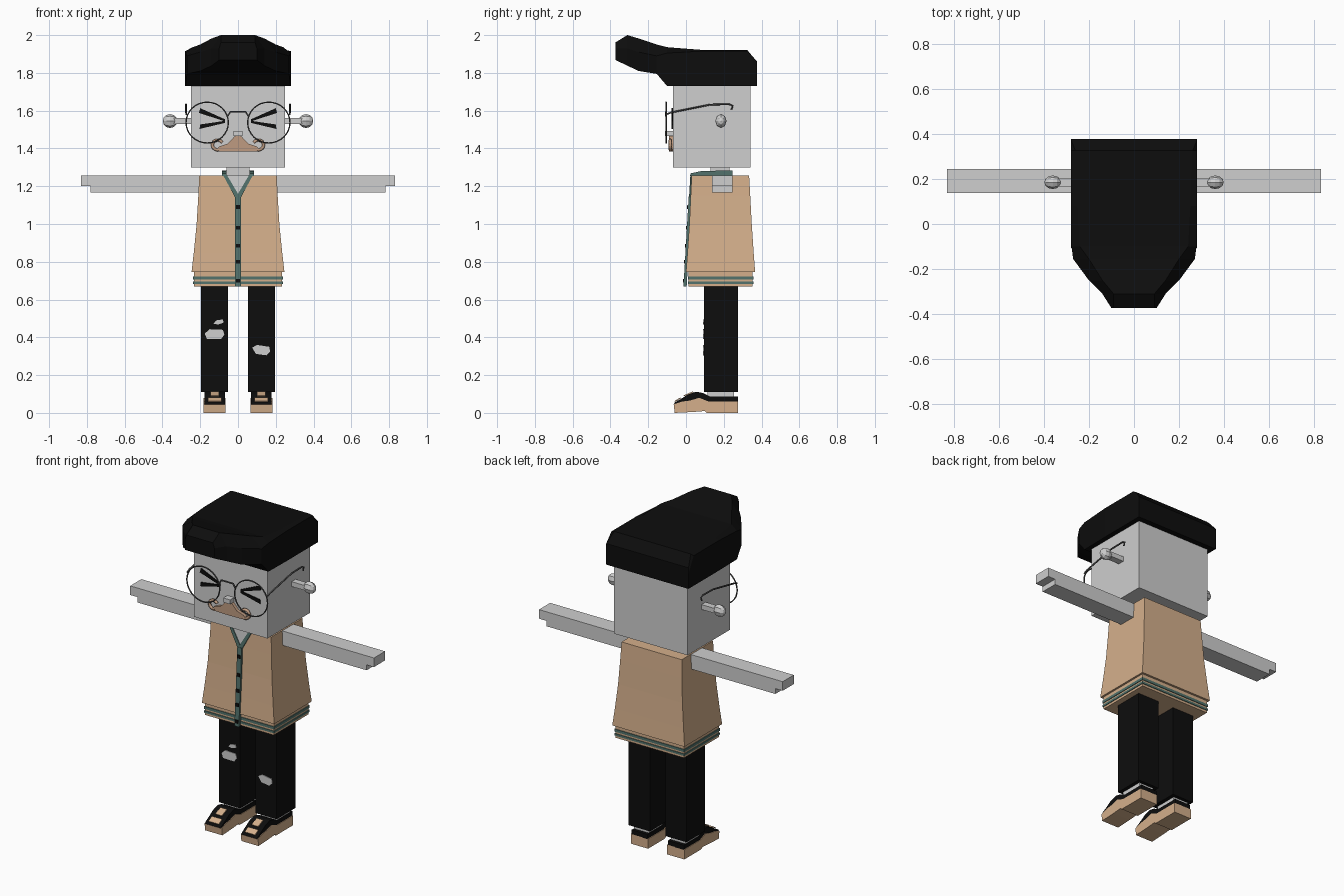
import bpy, bmesh, math
from mathutils import Matrix, Vector

cube = bpy.data.objects.get("Cube")
if cube:
    bpy.data.objects.remove(cube, do_unlink=True)


def material(name, r, g, b):
    m = bpy.data.materials.new(name)
    m.use_nodes = True
    m.diffuse_color = (r, g, b, 1)
    m.node_tree.nodes["Principled BSDF"].inputs["Base Color"].default_value = (r, g, b, 1)
    return m


SKIN = material("pale grey", .62, .62, .62)
TAN = material("tan cloth", .66, .43, .26)
BROWN = material("moustache brown", .52, .33, .22)
GREEN = material("dull green", .085, .17, .15)
BLACK = material("black", .004, .004, .004)
WIRE = material("dark wire", .07, .07, .07)
SIDES = ((1, "left_"), (-1, "right_"))


def finish(name, bm, mat):
    bmesh.ops.recalc_face_normals(bm, faces=bm.faces)
    me = bpy.data.meshes.new(name)
    bm.to_mesh(me)
    bm.free()
    me.materials.append(mat)
    ob = bpy.data.objects.new(name, me)
    bpy.context.collection.objects.link(ob)
    return ob


def loft(name, rings, mat):
    """Skin equal-length point rings and cap both ends."""
    bm = bmesh.new()
    rows = [[bm.verts.new(p) for p in ring] for ring in rings]
    n = len(rows[0])
    for a, b in zip(rows, rows[1:]):
        for i in range(n):
            bm.faces.new((a[i], a[(i + 1) % n], b[(i + 1) % n], b[i]))
    bm.faces.new(rows[0])
    bm.faces.new(rows[-1])
    return finish(name, bm, mat)


def rect(x0, x1, y0, y1, z):
    return [(x0, y0, z), (x1, y0, z), (x1, y1, z), (x0, y1, z)]


def box(name, x, y, z, mat):
    x = sorted(x)
    return loft(name, [rect(*x, *y, z[0]), rect(*x, *y, z[1])], mat)


def plate(name, pts, y0, y1, mat):
    """Outline in x and z, extruded along y."""
    return loft(name, [[(x, y, z) for x, z in pts] for y in (y0, y1)], mat)


def side_prism(name, pts, x0, x1, mat):
    """Outline in y and z, extruded along x."""
    return loft(name, [[(x, y, z) for y, z in pts] for x in (x0, x1)], mat)


def wire(name, pts, radius, mat, cyclic=False):
    cu = bpy.data.curves.new(name, 'CURVE')
    cu.dimensions = '3D'
    cu.bevel_depth = radius
    cu.bevel_resolution = 1
    cu.use_fill_caps = True
    sp = cu.splines.new('POLY')
    sp.points.add(len(pts) - 1)
    for p, co in zip(sp.points, pts):
        p.co = (*co, 1)
    sp.use_cyclic_u = cyclic
    cu.materials.append(mat)
    ob = bpy.data.objects.new(name, cu)
    bpy.context.collection.objects.link(ob)
    return ob


# Head, neck and hips
box("head", (-.25, .25), (-.07, .342), (1.3, 1.76), SKIN)
box("neck", (-.06, .06), (.13, .23), (1.2, 1.31), SKIN)
box("hips", (-.2, .2), (.06, .31), (.672, .74), SKIN)

# Hair: slices along y as (y, bottom half width, top half width, bottom, shoulder, top)
hair = [(.376, .28, .28, 1.73, 1.82, 1.86), (.325, .28, .26, 1.73, 1.915, 1.92),
        (.08, .28, .25, 1.73, 1.915, 1.922), (-.1, .277, .24, 1.73, 1.905, 1.936),
        (-.155, .27, .2, 1.795, 1.89, 1.95), (-.25, .2, .14, 1.81, 1.91, 1.982),
        (-.31, .14, .09, 1.838, 1.93, 2.0), (-.373, .1, .09, 1.868, 1.93, 1.962)]
loft("hair", [[(-w, y, b), (-w, y, m), (-t, y, h), (t, y, h), (w, y, m), (w, y, b)]
              for y, w, t, b, m, h in hair], BLACK)

for s, side in SIDES:
    # Ear: stalk with a faceted knob
    box(side + "ear_stalk", (s * .24, s * .34), (.165, .205), (1.53, 1.56), SKIN)
    bm = bmesh.new()
    bmesh.ops.create_uvsphere(bm, u_segments=8, v_segments=6, radius=1,
                              matrix=Matrix.Translation((s * .36, .185, 1.545))
                              @ Matrix.Diagonal((.038, .03, .037, 1))
                              @ Matrix.Rotation(math.pi / 2, 4, 'Y'))
    finish(side + "ear_knob", bm, SKIN)

    # Squeezed-shut eye made of two tapering strokes
    plate(side + "eye_upper", [(s * .2, 1.613), (s * .207, 1.588), (s * .07, 1.544), (s * .07, 1.555)],
          -.077, -.069, BLACK)
    plate(side + "eye_lower", [(s * .2, 1.527), (s * .204, 1.503), (s * .07, 1.535), (s * .07, 1.546)],
          -.077, -.069, BLACK)

    # Spectacle lens ring and temple
    ring = [(s * .163 + .112 * math.cos(a), -.105, 1.537 + .108 * math.sin(a))
            for a in (i * math.tau / 32 for i in range(32))]
    wire(side + "lens_ring", ring, .004, WIRE, True)
    wire(side + "temple", [(s * .273, -.105, 1.58), (s * .275, -.08, 1.59), (s * .275, .13, 1.632),
                           (s * .275, .23, 1.634), (s * .275, .247, 1.625), (s * .275, .24, 1.605)],
         .005, WIRE)

    # Moustache half with curled tip
    plate(side + "moustache", [(0, 1.472), (s * .02, 1.462), (s * .055, 1.425), (s * .1, 1.41),
                               (s * .115, 1.395), (s * .1, 1.385), (0, 1.383)], -.09, -.069, BROWN)
    curl = [(s * (.108 + .028 * math.cos(a)), -.083, 1.418 + .026 * math.sin(a))
            for a in (math.radians(d) for d in range(-110, 151, 26))]
    wire(side + "moustache_curl", curl, .009, BROWN)

    # Arm with a shorter underside block
    box(side + "arm", (s * .18, s * .83), (.137, .245), (1.2, 1.256), SKIN)
    box(side + "arm_underside", (s * .18, s * .78), (.137, .245), (1.167, 1.201), SKIN)

    # Trouser leg and ankle
    box(side + "trouser_leg", (s * .052, s * .197), (.095, .276), (.11, .7), BLACK)
    box(side + "ankle", (s * .075, s * .175), (.115, .255), (.07, .115), SKIN)

    # Shoe: tan body, black upper strip, tan panels on the slope
    inner, outer = s * .065, s * .182
    body = [(-.06, .0), (-.065, .045), (-.02, .06), (.02, .065), (.07, .08), (.12, .06),
            (.276, .06), (.276, 0), (.11, 0), (.1, .01), (.04, .005)]
    side_prism(side + "shoe_body", body, inner, outer, TAN)
    strip = [(-.066, .044), (-.06, .055), (-.02, .078), (.01, .098), (.055, .112), (.09, .105),
             (.13, .086), (.276, .086), (.276, .058), (.12, .058), (.07, .079), (.02, .064), (-.02, .059)]
    side_prism(side + "shoe_upper", strip, inner + s * .004, outer - s * .004, BLACK)
    for label, w, a, b in (("toe_panel", .035, (-.058, .058), (-.026, .077)),
                           ("tongue_panel", .022, (-.01, .088), (.04, .109))):
        lift = Vector((-.003, .005))
        pts = [a, b, Vector(b) + lift, Vector(a) + lift]
        side_prism(side + label, pts, s * .1235 - w, s * .1235 + w, TAN)

# Spectacle bridge and nose
wire("bridge", [(-.055, -.105, 1.57), (-.04, -.105, 1.595), (.04, -.105, 1.595), (.055, -.105, 1.57)], .005, WIRE)
box("nose", (-.023, .023), (-.11, -.069), (1.465, 1.492), SKIN)

# Jacket: flared body, striped hem, shirt opening
flare = [(.745, .246, .0, .366), (.85, .234, .008, .358), (1.0, .219, .018, .348),
         (1.15, .21, .025, .34), (1.258, .205, .03, .334)]
loft("jacket", [rect(-w, w, f, b, z) for z, w, f, b in flare], TAN)
hem = [(.668, .682, TAN), (.682, .695, GREEN), (.695, .706, TAN), (.706, .722, GREEN), (.722, .746, TAN)]
for i, (z0, z1, m) in enumerate(hem):
    g = .004 if m is GREEN else 0
    box(f"hem_band_{i}", (-.234 - g, .234 + g), (.014 - g, .353 + g), (z0, z1), m)


def front(z):
    return .03 - .03 * (1.258 - z) / .513


def front_strip(name, pts, mat, lift):
    """Thin plate following the sloping jacket front."""
    loft(name, [[(x, front(z) - d, z) for x, z in pts] for d in (lift, -.008)], mat)


front_strip("shirt_front", [(-.065, 1.259), (.065, 1.259), (0, 1.15)], SKIN, .003)
front_strip("placket", [(-.015, .67), (.015, .67), (.015, 1.145), (-.015, 1.145)], GREEN, .009)
for s, side in SIDES:
    front_strip(side + "lapel", [(0, 1.135), (s * .015, 1.14), (s * .077, 1.255), (s * .058, 1.258), (0, 1.16)],
                GREEN, .007)
    side_prism(side + "collar", [(.022, 1.255), (.024, 1.268), (.08, 1.28), (.24, 1.284), (.24, 1.256)],
               s * .06, s * .085, GREEN)
box("back_collar", (-.085, .085), (.225, .245), (1.25, 1.284), GREEN)
for i, z in enumerate((.7, .8, .885, .98, 1.09)):
    front_strip(f"button_{i}", [(-.01, z - .01), (.01, z - .01), (.01, z + .01), (-.01, z + .01)], BLACK, .014)

# Ripped patches on the trousers
rips = {"right_knee_rip": [(-.176, .42), (-.15, .443), (-.08, .44), (-.072, .415), (-.09, .39), (-.165, .392)],
        "right_small_rip": [(-.13, .472), (-.115, .49), (-.08, .495), (-.076, .478), (-.105, .468)],
        "left_knee_rip": [(.075, .345), (.1, .36), (.165, .35), (.17, .325), (.15, .305), (.095, .312)]}
for name, pts in rips.items():
    plate(name, pts, .091, .097, SKIN)
